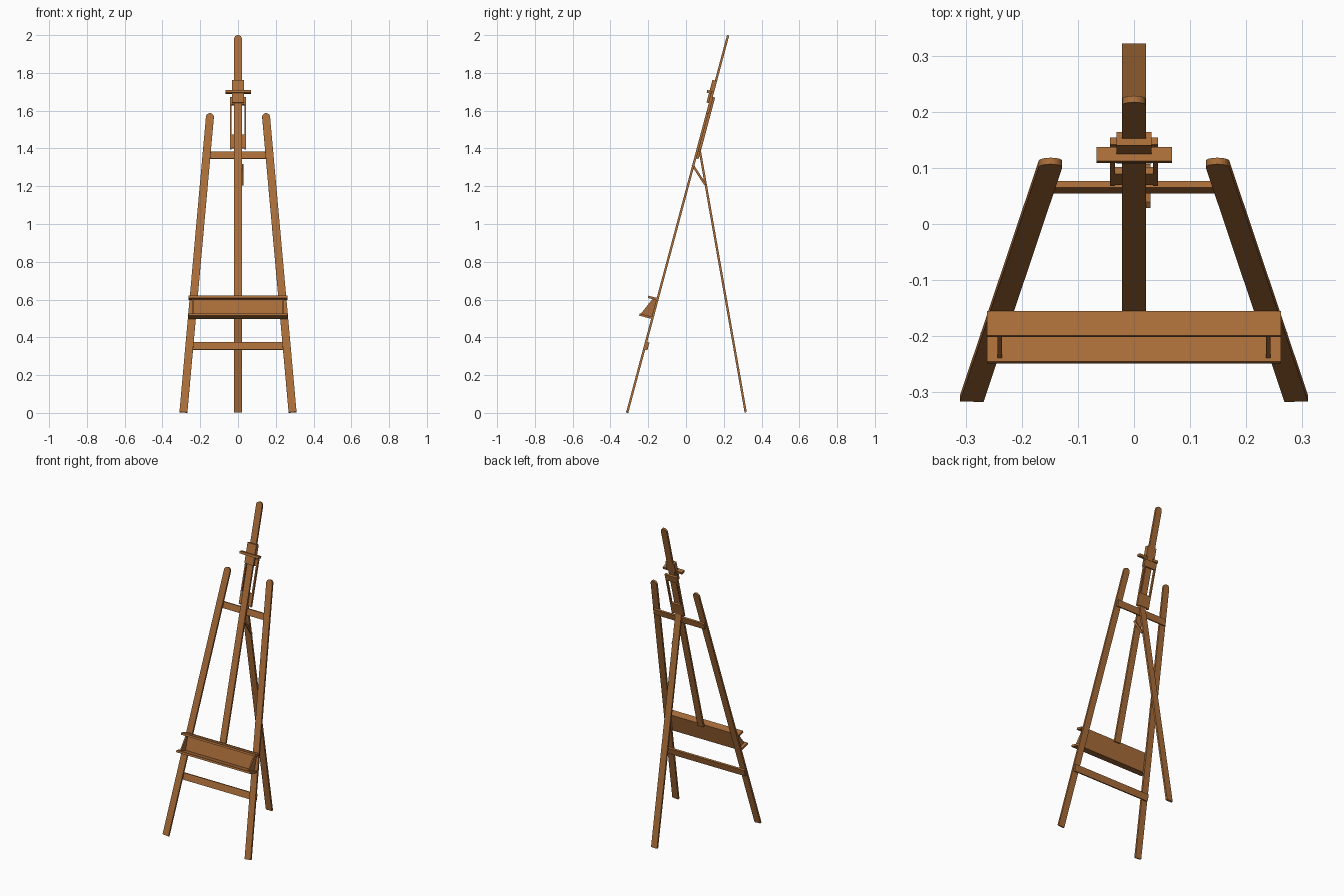
import bpy, bmesh, math
from mathutils import Matrix, Vector

if "Cube" in bpy.data.objects:
    bpy.data.objects.remove(bpy.data.objects["Cube"])

wood = bpy.data.materials.new("warm brown wood")
wood.diffuse_color = (0.40, 0.155, 0.042, 1)
wood.use_nodes = True
wood.node_tree.nodes["Principled BSDF"].inputs["Base Color"].default_value = wood.diffuse_color

X = Vector((1, 0, 0))


def frame(origin, up):
    """Matrix whose local y runs along 'up' and local z is the board's normal."""
    s = Vector(up).normalized()
    w = X.cross(s)
    m = Matrix((X, s, w)).transposed().to_4x4()
    m.translation = Vector(origin)
    return m


LEAN = math.atan(0.2675)
COS = math.cos(LEAN)
EASEL = frame((0, -0.318, 0), (0, math.sin(LEAN), COS))


def prism(name, outline, w0, w1, matrix=EASEL):
    """Extrude a 2D outline between two depths and place it."""
    bm = bmesh.new()
    face = bm.faces.new([bm.verts.new((x, y, w0)) for x, y in outline])
    new = bmesh.ops.extrude_face_region(bm, geom=[face])["geom"]
    verts = [v for v in new if isinstance(v, bmesh.types.BMVert)]
    bmesh.ops.translate(bm, verts=verts, vec=(0, 0, w1 - w0))
    bmesh.ops.recalc_face_normals(bm, faces=bm.faces)
    me = bpy.data.meshes.new(name)
    bm.to_mesh(me)
    bm.free()
    me.transform(matrix)
    me.materials.append(wood)
    ob = bpy.data.objects.new(name, me)
    bpy.context.collection.objects.link(ob)
    return ob


def board(name, x0, x1, z0, z1, w0, w1):
    """Box in the leaning plane; z0, z1 are heights read on the front face."""
    a, b = z0 / COS, z1 / COS
    return prism(name, [(x0, a), (x1, a), (x1, b), (x0, b)], w0, w1)


def round_strip(name, p, q, r, w0, w1):
    """Strip from p to q, square at p and half-round at q."""
    p, q = Vector(p), Vector(q)
    d = (q - p).normalized()
    n = Vector((d.y, -d.x))
    c = q - d * r
    pts = [p - n * r, p + n * r]
    for i in range(13):
        t = math.pi * i / 12
        pts.append(c + n * r * math.cos(t) + d * r * math.sin(t))
    return prism(name, [tuple(v) for v in pts], w0, w1)


# front legs and central mast
for side, sx in (("left", -1), ("right", 1)):
    round_strip(side + "_front_leg", (sx * 0.289, 0.005), (sx * 0.147, 1.587 / COS),
                0.021, -0.012, 0)
round_strip("mast", (0, 0.60 / COS), (0, 2.0 / COS), 0.021, -0.012, 0)

# crossbars behind the legs
board("upper_crossbar", -0.178, 0.178, 1.35, 1.388, -0.024, -0.012)
board("lower_crossbar", -0.274, 0.274, 0.338, 0.378, -0.024, -0.012)

# rear leg, hinged at the lower clamp block
foot, hinge = Vector((0, 0.310, 0.002)), Vector((0, 0.064, 1.405))
length = (hinge - foot).length
prism("rear_leg", [(-0.021, 0), (0.021, 0), (0.021, length), (-0.021, length)],
      -0.012, 0, frame(foot, hinge - foot))

# folding stay between mast and rear leg
low, high = Vector((0, 0.102, 1.208)), Vector((0, 0.034, 1.314))
length = (high - low).length
prism("folding_stay", [(0.021, 0), (0.029, 0), (0.029, length), (0.021, length)],
      -0.006, 0.006, frame(low, high - low))

# canvas tray: back panel, two ledges and triangular ends
board("tray_back", -0.243, 0.243, 0.505, 0.61, 0, 0.01)
board("tray_top_ledge", -0.262, 0.262, 0.597, 0.609, 0, 0.045)
board("tray_bottom_ledge", -0.262, 0.262, 0.498, 0.510, 0, 0.066)
lo, hi = 0.508 / COS, 0.598 / COS
SIDE = EASEL @ Matrix(((0, 0, 1, 0), (0, 1, 0, 0), (1, 0, 0, 0), (0, 0, 0, 1)))
for side, sx in (("left", -1), ("right", 1)):
    prism(side + "_tray_end", [(0, lo), (0.06, lo), (0.02, hi), (0, hi)],
          sx * 0.235, sx * 0.243, SIDE)

# sliding canvas clamp at the top
board("upper_clamp_block", -0.031, 0.031, 1.64, 1.76, 0, 0.013)
board("upper_clamp_back", -0.031, 0.031, 1.70, 1.76, -0.012, 0)
board("clamp_bar", -0.067, 0.068, 1.689, 1.703, 0.0, 0.026)
board("lower_clamp_block", -0.034, 0.034, 1.405, 1.477, -0.025, -0.012)
board("clamp_rail_cap", -0.034, 0.034, 1.635, 1.676, -0.025, -0.012)
for side, sx in (("left", -1), ("right", 1)):
    a, b = sorted((sx * 0.034, sx * 0.043))
    board(side + "_clamp_rail", a, b, 1.40, 1.676, -0.025, -0.012)
